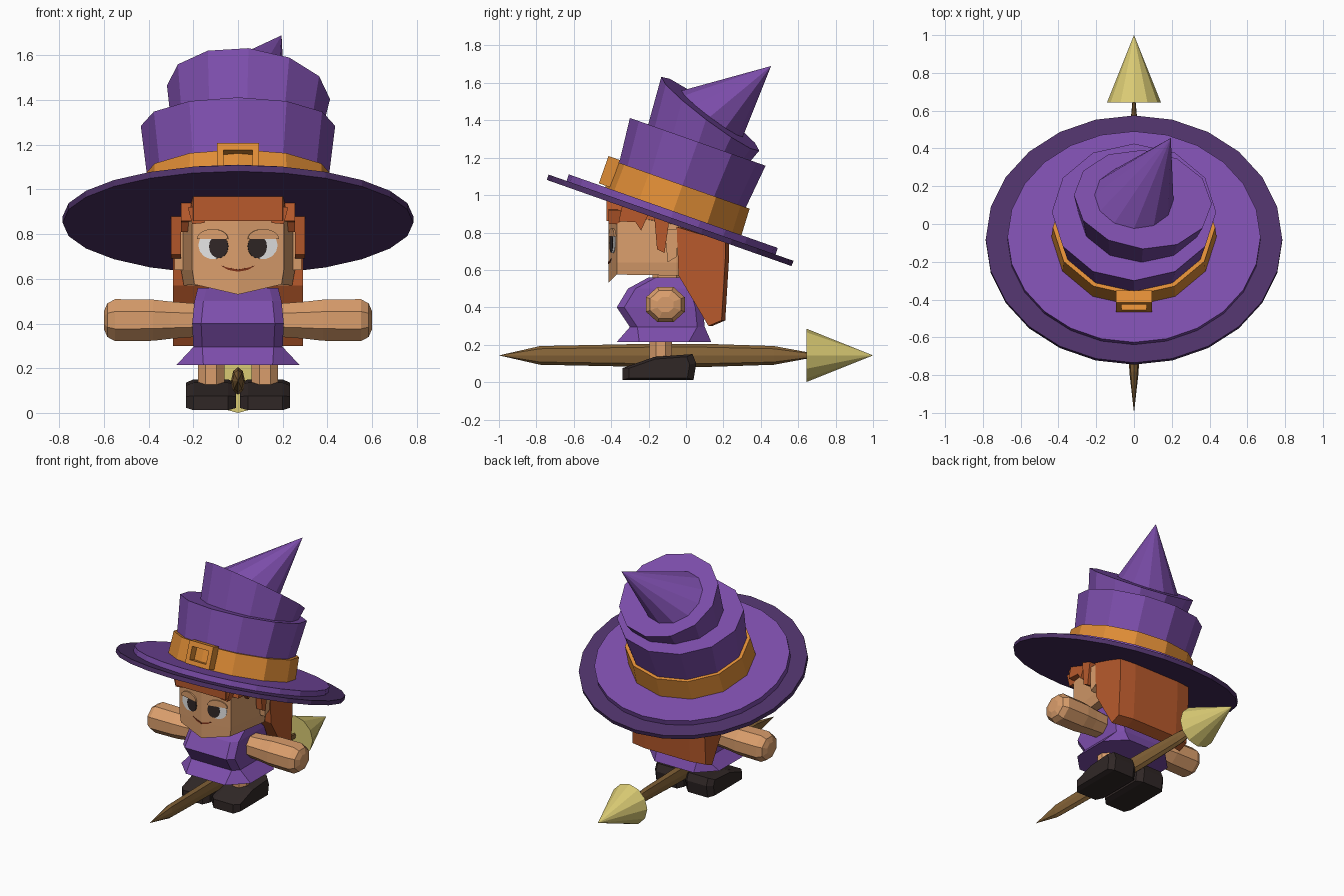
import bpy, bmesh, math
from mathutils import Matrix, Vector

if "Cube" in bpy.data.objects:
    bpy.data.objects.remove(bpy.data.objects["Cube"])


def mat(name, r, g, b):
    m = bpy.data.materials.new(name)
    lin = [((c / 255 + 0.055) / 1.055) ** 2.4 for c in (r, g, b)]
    m.diffuse_color = (*lin, 1)
    m.use_nodes = True
    m.node_tree.nodes["Principled BSDF"].inputs["Base Color"].default_value = m.diffuse_color
    return m


PURPLE = mat("purple cloth", 125, 78, 172)
DARK = mat("dark purple", 78, 50, 104)
ORANGE = mat("orange band", 224, 141, 54)
SKIN = mat("skin", 218, 158, 108)
HAIR = mat("red hair", 184, 90, 44)
WOOD = mat("brown wood", 134, 100, 56)
STRAW = mat("straw", 218, 203, 116)
BLACK = mat("black leather", 48, 39, 38)
WHITE = mat("eye white", 228, 228, 228)
MOUTH = mat("mouth red", 125, 50, 25)


def loft(name, rings, material, matrix=Matrix()):
    """Skin a stack of equal-length point rings and cap both ends."""
    bm = bmesh.new()
    vs = [[bm.verts.new(matrix @ Vector(p)) for p in r] for r in rings]
    n = len(vs[0])
    for a, b in zip(vs, vs[1:]):
        for i in range(n):
            j = (i + 1) % n
            bm.faces.new((a[i], a[j], b[j], b[i]))
    bm.faces.new(vs[0])
    bm.faces.new(vs[-1])
    bmesh.ops.remove_doubles(bm, verts=bm.verts, dist=1e-5)
    bmesh.ops.dissolve_degenerate(bm, edges=bm.edges, dist=1e-5)
    bmesh.ops.recalc_face_normals(bm, faces=bm.faces)
    me = bpy.data.meshes.new(name)
    bm.to_mesh(me)
    bm.free()
    me.materials.append(material)
    ob = bpy.data.objects.new(name, me)
    bpy.context.collection.objects.link(ob)
    return ob


def ellipse(n, rx, ry, z=0, phase=0):
    return [(rx * math.sin(2 * math.pi * (i + phase) / n),
             -ry * math.cos(2 * math.pi * (i + phase) / n), z) for i in range(n)]


def tilted(n, center, rx, ry, pitch, roll=0):
    m = (Matrix.Translation(center) @ Matrix.Rotation(math.radians(-pitch), 4, 'X')
         @ Matrix.Rotation(math.radians(roll), 4, 'Y'))
    return [m @ Vector(p) for p in ellipse(n, rx, ry)]


def chamfered(x, y0, y1, z, c):
    """Rectangle with cut corners, at one height."""
    return [(-x + c, y0, z), (x - c, y0, z), (x, y0 + c, z), (x, y1 - c, z),
            (x - c, y1, z), (-x + c, y1, z), (-x, y1 - c, z), (-x, y0 + c, z)]


def prism_x(name, prof, x0, x1, material):
    return loft(name, [[(x, y, z) for y, z in prof] for x in (x0, x1)], material)


def prism_y(name, prof, y0, y1, material, matrix=Matrix()):
    return loft(name, [[(x, y, z) for x, z in prof] for y in (y0, y1)], material, matrix)


def rect(a0, a1, b0, b1):
    return [(a0, b0), (a1, b0), (a1, b1), (a0, b1)]


# Hat: everything up to the first crown tier shares one tilted frame
HAT = Matrix.Translation((0, -0.085, 0.865)) @ Matrix.Rotation(math.radians(-19.4), 4, 'X')
K = 0.884


def hat_part(name, n, layers, material):
    loft(name, [ellipse(n, r, r * K, z) for r, z in layers], material, HAT)


hat_part("hat_brim", 24, [(0.785, -0.015), (0.785, 0.015)], DARK)
hat_part("hat_brim_top", 24, [(0.67, 0.015), (0.67, 0.052)], PURPLE)
hat_part("hat_band", 12, [(0.437, 0.05), (0.43, 0.2)], ORANGE)
hat_part("hat_crown_lower", 12, [(0.39, 0.05), (0.405, 0.19), (0.435, 0.445)], PURPLE)
loft("hat_crown_upper", [tilted(12, (0.04, 0.06, 1.26), 0.335, 0.285, 20),
                         tilted(12, (0.047, 0.13, 1.435), 0.367, 0.328, 37, 6)], PURPLE)
loft("hat_tip", [tilted(12, (0, 0.14, 1.435), 0.21, 0.205, 37, 6),
                 [(0.195, 0.455, 1.69)] * 12], PURPLE)

# Square buckle frame
for part, r in {"top": rect(-0.095, 0.095, 0.18, 0.215), "bottom": rect(-0.095, 0.095, 0.06, 0.09),
                "left": rect(-0.095, -0.065, 0.09, 0.18),
                "right": rect(0.065, 0.095, 0.09, 0.18)}.items():
    prism_y("buckle_" + part, r, -0.425, -0.36, ORANGE, HAT)

# Head: slightly pointed face, wider towards the back


def head_ring(k, z_front, z_side, z_back):
    return [(0, -0.415, z_front), (0.205 * k, -0.37, z_side), (0.255 * k, -0.05, z_back),
            (0.2 * k, 0.08, z_back), (-0.2 * k, 0.08, z_back), (-0.255 * k, -0.05, z_back),
            (-0.205 * k, -0.37, z_side)]


loft("head", [head_ring(0.95, 0.53, 0.575, 0.57), head_ring(1, 0.64, 0.64, 0.64),
              head_ring(1, 0.92, 0.9, 0.84)], SKIN)

# Face details, mirrored and laid along each half of the face
SLOPE = math.atan2(0.045, 0.205)


def face_plate(name, s, pts, depth, material):
    m = Matrix.Translation((0, -0.415, 0)) @ Matrix.Rotation(s * SLOPE, 4, 'Z')
    prism_y(name, [(s * x, z) for x, z in pts], -depth, 0.002, material, m)


def oval(cx, cz, rx, rz, a0=0, a1=360, n=14):
    return [(cx + rx * math.cos(math.radians(a0 + (a1 - a0) * i / n)),
             cz + rz * math.sin(math.radians(a0 + (a1 - a0) * i / n))) for i in range(n)]


for s, side in ((-1, "left"), (1, "right")):
    face_plate("eye_white_" + side, s, oval(0.115, 0.75, 0.066, 0.062), 0.003, WHITE)
    face_plate("iris_" + side, s, oval(0.088, 0.745, 0.044, 0.052), 0.005, BLACK)
    face_plate("eyelid_" + side, s, oval(0.115, 0.778, 0.071, 0.045, 0, 194), 0.009, SKIN)
    face_plate("mouth_" + side, s, [(0, 0.632), (0.045, 0.64), (0.08, 0.66),
                                    (0.045, 0.65), (0, 0.642)], 0.003, MOUTH)
    # Ear
    e = sorted((s * 0.24, s * 0.285))
    prism_x("ear_" + side, [(-0.1, 0.64), (-0.05, 0.67), (-0.04, 0.82), (-0.11, 0.82)],
            e[0], e[1], SKIN)
    # Hair locks beside the face
    prism_x("side_lock_" + side, [(-0.155, 0.71), (-0.115, 0.69), (-0.09, 0.86), (-0.17, 0.89)],
            *sorted((s * 0.255, s * 0.3)), HAIR)
    prism_x("temple_lock_" + side, [(-0.36, 0.86), (-0.27, 0.855), (-0.24, 0.81), (-0.2, 0.9),
                                    (-0.34, 0.95)], *sorted((s * 0.21, s * 0.255)), HAIR)
    prism_y("fringe_lock_" + side, [(s * 0.135, 0.93), (s * 0.15, 0.85), (s * 0.205, 0.845),
                                    (s * 0.225, 0.92)], -0.415, -0.35, HAIR)

    # Arm with rounded fist end
    arm = [(0.15, 0.072), (0.3, 0.083), (0.38, 0.092), (0.55, 0.094), (0.585, 0.075), (0.6, 0.04)]
    loft("arm_" + side, [[(s * x, -0.11 + p[0] * 1.1, 0.415 + p[1])
                          for p in ellipse(8, r / 0.924, r / 0.924, 0, 0.5)]
                         for x, r in arm], SKIN)

    # Leg and chunky shoe
    loft("leg_" + side, [[(s * 0.12 + p[0], -0.135 + p[1], z) for p in ellipse(8, 0.065, 0.065, 0, .5)]
                         for z in (0.1, 0.3)], SKIN)
    shoe = [(-0.34, 0.012), (-0.34, 0.075), (-0.17, 0.135), (0.035, 0.15), (0.055, 0.1), (0.04, 0.012)]
    loft("shoe_" + side, [[(s * x, -0.14 + (y + 0.14) * k, 0.07 + (z - 0.07) * k) for y, z in shoe]
                          for x, k in ((0.008, 0.82), (0.045, 1), (0.2, 1), (0.232, 0.82))], BLACK)

# Hair cap under the hat and long back hair
loft("hair_cap", [[(x, -0.425, 0.86), (x, -0.425, 0.975), (x * 1.25, 0.12, 0.8),
                   (x * 1.25, 0.12, 0.7), (x * 1.25, 0.0, 0.8), (x * 1.1, -0.3, 0.88)]
                  for x in (-0.2, 0.2)], HAIR)
back = [(-0.03, 0.83), (-0.02, 0.57), (0.14, 0.3), (0.21, 0.33), (0.23, 0.66), (0.23, 0.75)]
loft("back_hair", [[(x, y - d, z) for y, z in back]
                   for x, d in ((-0.29, 0.02), (-0.18, 0), (0.18, 0), (0.29, 0.02))], HAIR)

# Dress: bodice and flared skirt
loft("dress", [chamfered(0.275, -0.37, 0.135, 0.215, 0.12), chamfered(0.2, -0.3, 0.1, 0.295, 0.04),
               chamfered(0.205, -0.37, 0.09, 0.4, 0.04), chamfered(0.195, -0.31, 0.06, 0.5, 0.04),
               chamfered(0.18, -0.2, 0.01, 0.56, 0.04)], PURPLE)
loft("neck", [chamfered(0.08, -0.18, -0.02, z, 0.03) for z in (0.5, 0.62)], SKIN)

# Broom: tapered flattened handle and cone brush along y
STICK = Matrix.Translation((0, 0, 0.143)) @ Matrix.Rotation(math.radians(-90), 4, 'X')
stick = [(-1, 0), (-0.78, 0.05), (-0.2, 0.062), (0.1, 0.062), (0.47, 0.05), (0.66, 0.015)]
loft("broom_handle", [ellipse(8, r * 0.5, r, y) for y, r in stick], WOOD, STICK)
loft("broom_brush", [ellipse(12, 0.143, 0.143, 0.643), [(0, 0, 1)] * 12], STRAW, STICK)
